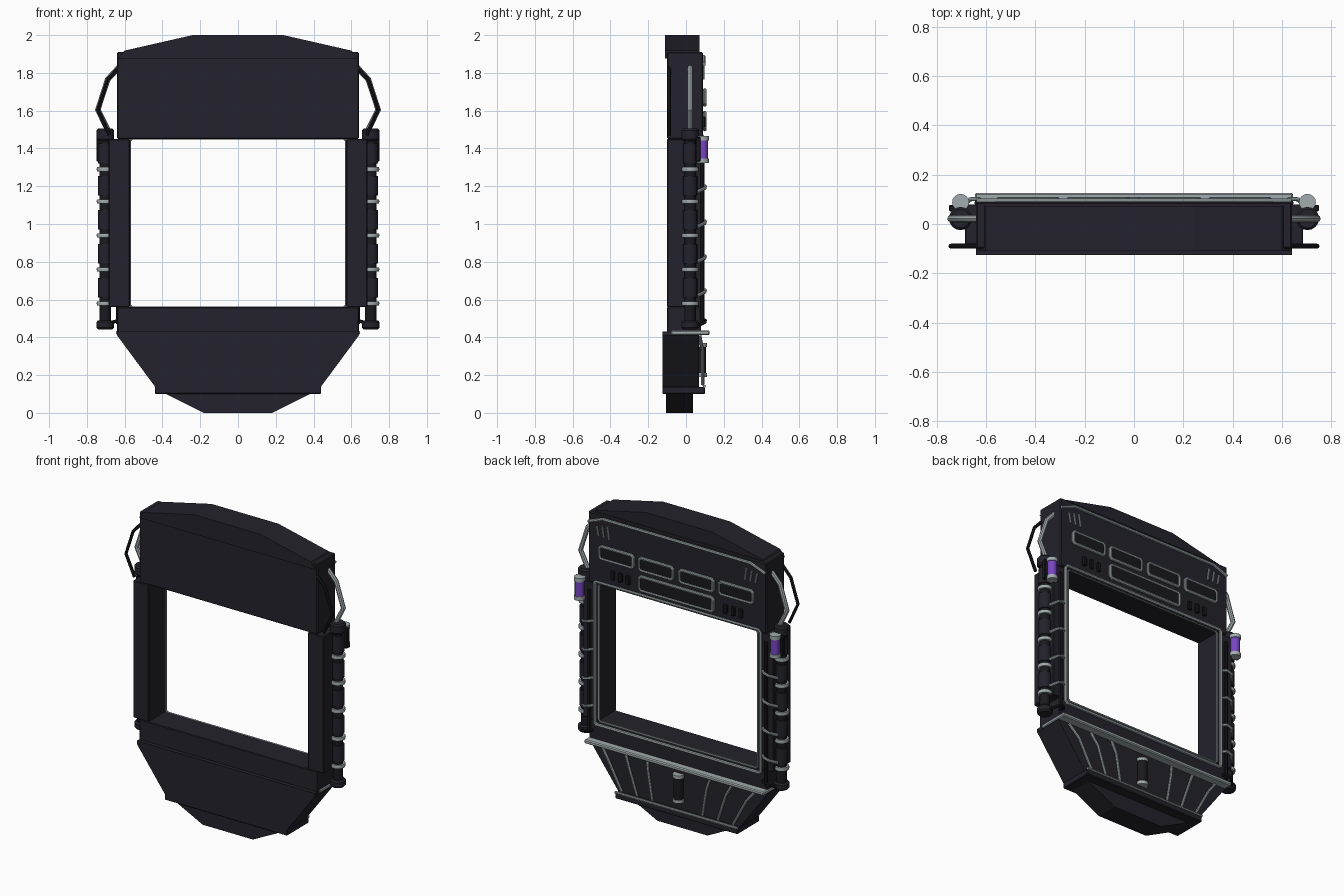
import bpy, bmesh
from mathutils import Vector

if "Cube" in bpy.data.objects:
    bpy.data.objects.remove(bpy.data.objects["Cube"], do_unlink=True)


def material(name, rgb):
    m = bpy.data.materials.new(name)
    m.use_nodes = True
    m.diffuse_color = (*rgb, 1)
    node = next(n for n in m.node_tree.nodes if n.type == "BSDF_PRINCIPLED")
    node.inputs["Base Color"].default_value = (*rgb, 1)
    return m


SHELL = material("dark shell", (0.017, 0.016, 0.025))
BLACK = material("black metal", (0.010, 0.010, 0.014))
STEEL = material("pale steel", (0.36, 0.41, 0.43))
PURPLE = material("purple glass", (0.19, 0.06, 0.55))


def finish(name, bm, mat, bevel=0):
    bmesh.ops.recalc_face_normals(bm, faces=bm.faces)
    mesh = bpy.data.meshes.new(name)
    bm.to_mesh(mesh)
    bm.free()
    mesh.materials.append(mat)
    ob = bpy.data.objects.new(name, mesh)
    bpy.context.collection.objects.link(ob)
    if bevel:
        mod = ob.modifiers.new("soft edge", "BEVEL")
        mod.width = bevel
        mod.segments = 1
    return ob


def prism(name, pts, y0, y1, mat, bevel=0):
    """Extrude an x-z outline from y0 to y1."""
    bm = bmesh.new()
    face = bm.faces.new([bm.verts.new((x, y0, z)) for x, z in pts])
    ext = bmesh.ops.extrude_face_region(bm, geom=[face])["geom"]
    verts = [v for v in ext if isinstance(v, bmesh.types.BMVert)]
    bmesh.ops.translate(bm, verts=verts, vec=(0, y1 - y0, 0))
    return finish(name, bm, mat, bevel)


def box(name, x0, x1, y0, y1, z0, z1, mat, bevel=0):
    return prism(name, [(x0, z0), (x1, z0), (x1, z1), (x0, z1)], y0, y1, mat, bevel)


def symmetric(half):
    """Complete a right-hand outline with its mirror image."""
    return half + [(-x, z) for x, z in reversed(half)]


def lathe(name, x, y, profile, mat, sides=16):
    """Turn a (radius, z) profile about a vertical axis."""
    bm = bmesh.new()
    bottom = [bm.verts.new((x + r, y, z)) for r, z in profile]
    edges = [bm.edges.new(pair) for pair in zip(bottom, bottom[1:])]
    bmesh.ops.spin(bm, geom=bottom + edges, cent=(x, y, 0), axis=(0, 0, 1),
                   angle=6.283185307, steps=sides)
    bmesh.ops.remove_doubles(bm, verts=bm.verts, dist=0.0005)
    bmesh.ops.holes_fill(bm, edges=bm.edges)
    ob = finish(name, bm, mat)
    smooth(ob)
    return ob


def smooth(ob):
    bpy.ops.object.select_all(action="DESELECT")
    ob.select_set(True)
    bpy.context.view_layer.objects.active = ob
    bpy.ops.object.shade_smooth_by_angle()


def tube(name, pts, r, mat, closed=False):
    """Round rod along a path, converted to a mesh."""
    cu = bpy.data.curves.new(name, "CURVE")
    cu.dimensions = "3D"
    cu.bevel_depth = r
    cu.bevel_resolution = 2
    cu.use_fill_caps = True
    sp = cu.splines.new("POLY")
    sp.points.add(len(pts) - 1)
    for p, co in zip(sp.points, pts):
        p.co = (*co, 1)
    sp.use_cyclic_u = closed
    cu.materials.append(mat)
    ob = bpy.data.objects.new(name, cu)
    bpy.context.collection.objects.link(ob)
    bpy.ops.object.select_all(action="DESELECT")
    ob.select_set(True)
    bpy.context.view_layer.objects.active = ob
    bpy.ops.object.convert(target="MESH")
    smooth(bpy.context.object)


def rim(name, x0, x1, z0, z1, y, r, c=0.012):
    """Closed steel rim with clipped corners."""
    pts = [(x0 + c, z0), (x1 - c, z0), (x1, z0 + c), (x1, z1 - c),
           (x1 - c, z1), (x0 + c, z1), (x0, z1 - c), (x0, z0 + c)]
    tube(name, [(x, y, z) for x, z in pts], r, STEEL, True)


# Main frame: head block, crown, chin, jaw and foot
box("head_block", -0.64, 0.64, -0.10, 0.09, 1.45, 1.91, SHELL, 0.006)
prism("crown", symmetric([(0.635, 1.875), (0.6, 1.918), (0.24, 2.0)]), -0.11, 0.072, SHELL)
box("chin_bar", -0.64, 0.64, -0.10, 0.08, 0.42, 0.56, SHELL, 0.004)
prism("jaw", symmetric([(0.42, 0.12), (0.44, 0.14), (0.64, 0.41), (0.64, 0.43)]),
      -0.125, 0.07, SHELL)
box("jaw_lip", -0.44, 0.44, -0.125, 0.10, 0.10, 0.138, SHELL, 0.004)
prism("foot", symmetric([(0.18, 0.0), (0.38, 0.10), (0.38, 0.11)]), -0.105, 0.037, SHELL)

# Steel trims on the back
box("shoulder_bar", -0.645, 0.645, -0.08, 0.125, 0.412, 0.437, STEEL, 0.006)
tube("lip_trim", [(-0.44, 0.098, 0.14), (0.44, 0.098, 0.14)], 0.008, STEEL)
rim("window_rim", -0.595, 0.595, 0.535, 1.465, 0.085, 0.011)
rim("window_inner_rim", -0.572, 0.572, 0.558, 1.452, 0.078, 0.006)
tube("brow_trim", [(x, 0.094, z) for x, z in
     symmetric([(0.635, 1.845), (0.53, 1.885)])], 0.010, STEEL)

# Head panels with steel rims
for x, z, w, h in [(-0.43, 1.67, 0.12, 0.04), (-0.145, 1.67, 0.12, 0.04),
                   (0.145, 1.67, 0.12, 0.04), (0.43, 1.67, 0.12, 0.04),
                   (0.0, 1.545, 0.265, 0.045)]:
    box("head_panel", x - w, x + w, 0.085, 0.103, z - h, z + h, BLACK)
    rim("panel_rim", x - w, x + w, z - h, z + h, 0.099, 0.010)

# Jaw capsule
capsule = [(0.0, 0.19), (0.032, 0.20), (0.032, 0.36), (0.0, 0.37)]
lathe("jaw_capsule", 0, 0.075, capsule, BLACK)
for z in (0.20, 0.36):
    lathe("capsule_ring", 0, 0.075, [(0.0, z - 0.01), (0.036, z - 0.01),
                                     (0.036, z + 0.01), (0.0, z + 0.01)], STEEL)

for s in (1, -1):
    # Side post
    box("side_post", *sorted((s * 0.572, s * 0.685)), -0.10, 0.08, 0.56, 1.45, SHELL, 0.004)

    # Side canister with end caps, grooved sleeves and bands
    cx, cy = s * 0.703, 0.022
    lathe("canister_core", cx, cy, [(0.0, 0.45), (0.031, 0.45), (0.031, 1.49), (0.0, 1.49)], BLACK)
    for z0, z1 in ((0.442, 0.49), (1.44, 1.505)):
        lathe("canister_cap", cx, cy, [(0.0, z0), (0.038, z0), (0.047, z0 + 0.01),
                                       (0.047, z1 - 0.01), (0.038, z1), (0.0, z1)], SHELL)
    bands = (0.58, 0.76, 0.94, 1.12, 1.29)
    for z in bands:
        lathe("canister_band", cx, cy, [(0.0, z - 0.011), (0.043, z - 0.011), (0.046, z),
                                        (0.043, z + 0.011), (0.0, z + 0.011)], STEEL)
        lathe("canister_sleeve", cx, cy, [(0.0, z + 0.03), (0.038, z + 0.03),
                                          (0.038, z + 0.135), (0.0, z + 0.135)], SHELL)

    # Purple vial with steel ends and a dark bracket
    vx, vy = s * 0.703, 0.088
    lathe("vial", vx, vy, [(0.0, 1.335), (0.029, 1.335), (0.029, 1.455), (0.0, 1.455)], PURPLE)
    for z in (1.335, 1.455):
        lathe("vial_end", vx, vy, [(0.0, z - 0.012), (0.034, z - 0.012),
                                   (0.034, z + 0.012), (0.0, z + 0.012)], STEEL)
    box("vial_bracket", *sorted((s * 0.715, s * 0.75)), 0.05, 0.078, 1.33, 1.46, BLACK, 0.005)

    # Bent handles, steel behind and dark in front
    bend = [(0.63, 1.83), (0.69, 1.765), (0.742, 1.605), (0.688, 1.495)]
    tube("rear_handle", [(s * x, 0.022, z) for x, z in bend], 0.015, STEEL)
    tube("front_handle", [(s * x, -0.09, z) for x, z in bend[:3] + [(0.68, 1.47)]], 0.010, BLACK)

    # Cable down the post and short hoses to the canister
    tube("post_cable", [(s * 0.635, 0.085, 0.47), (s * 0.635, 0.085, 1.40)], 0.012, BLACK)
    for z in (0.48, 0.64, 0.82, 1.005, 1.19):
        tube("hose", [(s * 0.61, 0.08, z + 0.01), (s * 0.63, 0.102, z + 0.01),
                      (s * 0.665, 0.100, z), (s * 0.70, 0.06, z - 0.02)], 0.009,
             STEEL if z > 0.5 else BLACK)

    # Slanted brow slits and small vents
    for i in range(3):
        x = 0.50 + i * 0.038
        tube("brow_slit", [(s * x, 0.092, 1.845 - i * 0.008),
                           (s * (x - 0.012), 0.092, 1.765)], 0.006, STEEL)
        v = s * (0.35 + i * 0.055)
        box("head_vent", v - 0.014, v + 0.014, 0.085, 0.104, 1.51, 1.57, BLACK, 0.005)

    # Fanned jaw ribs
    for top, low in ((0.56, 0.40), (0.39, 0.29), (0.23, 0.18)):
        tube("jaw_rib", [(s * top, 0.072, 0.41), (s * (top * 0.6 + low * 0.4), 0.088, 0.33),
                         (s * low, 0.088, 0.15)], 0.009, STEEL)
